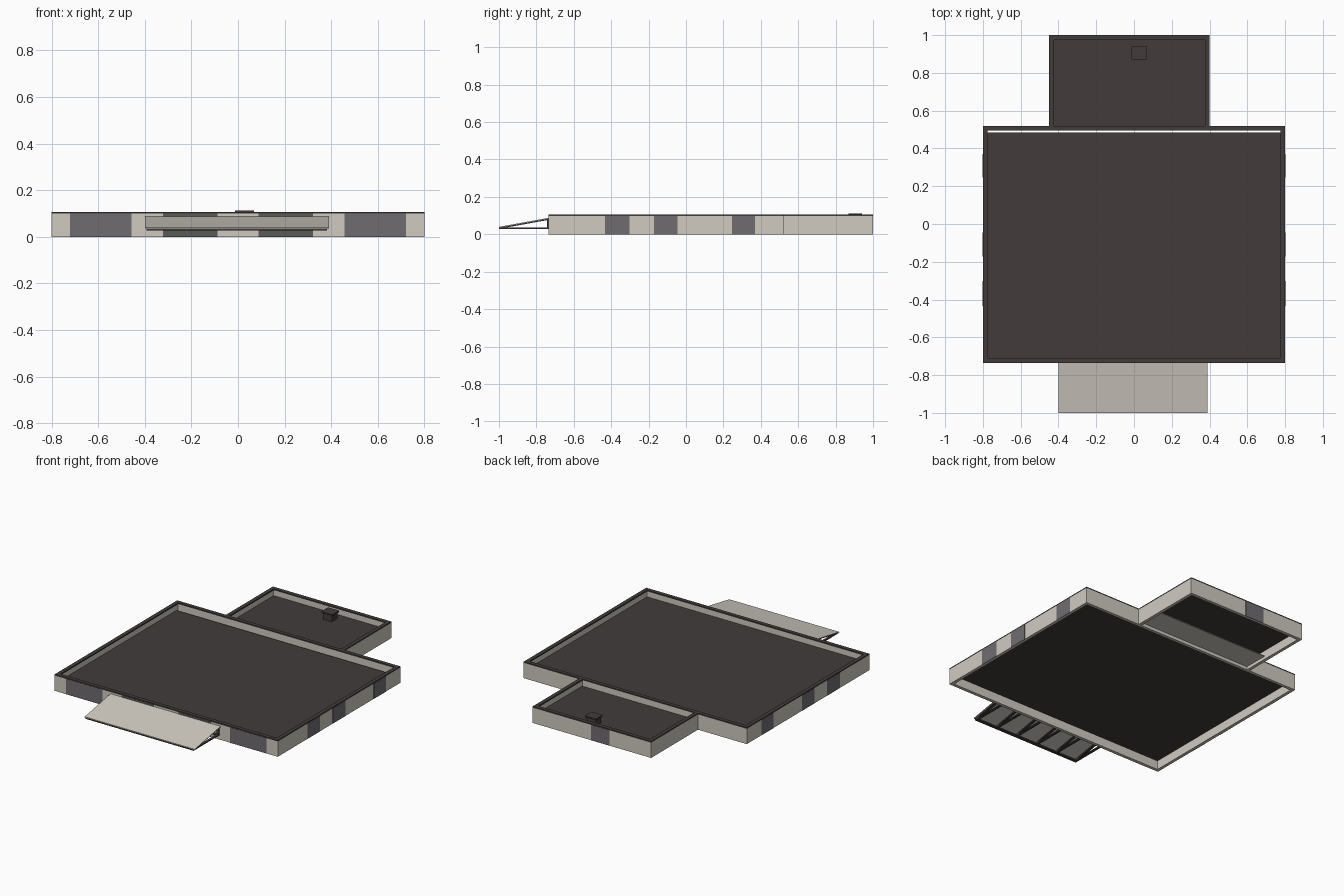
import bpy, bmesh
from mathutils import Vector

if "Cube" in bpy.data.objects:
    bpy.data.objects.remove(bpy.data.objects["Cube"])


def material(name, rgb):
    m = bpy.data.materials.new(name)
    m.diffuse_color = (*rgb, 1)
    m.use_nodes = True
    m.node_tree.nodes["Principled BSDF"].inputs["Base Color"].default_value = m.diffuse_color
    return m


STONE = material("pale stone", (0.63, 0.595, 0.535))
DARK = material("dark roofing", (0.054, 0.046, 0.044))
PANEL = material("grey panel", (0.16, 0.152, 0.165))
GLASS = material("dark glass", (0.095, 0.105, 0.095))


def finish(bm, name, mat):
    bmesh.ops.recalc_face_normals(bm, faces=bm.faces)
    me = bpy.data.meshes.new(name)
    bm.to_mesh(me)
    bm.free()
    me.materials.append(mat)
    ob = bpy.data.objects.new(name, me)
    bpy.context.collection.objects.link(ob)
    return ob


def add_box(bm, x, y, z):
    vs = bmesh.ops.create_cube(bm, size=1)["verts"]
    for v in vs:
        v.co = Vector([r[0] + (c + 0.5) * (r[1] - r[0]) for c, r in zip(v.co, (x, y, z))])


def boxes(name, mat, *ranges):
    bm = bmesh.new()
    for r in ranges:
        add_box(bm, *r)
    return finish(bm, name, mat)


def prism(name, mat, profile, x0, x1):
    """Extrude a (y, z) profile along x."""
    bm = bmesh.new()
    f = bm.faces.new([bm.verts.new((x0, y, z)) for y, z in profile])
    ext = bmesh.ops.extrude_face_region(bm, geom=[f])["geom"]
    bmesh.ops.translate(bm, vec=(x1 - x0, 0, 0),
                        verts=[v for v in ext if isinstance(v, bmesh.types.BMVert)])
    return finish(bm, name, mat)


W, FRONT, MID, BACK = 0.80, -0.735, 0.52, 1.0     # main block half width and depth lines
RL, RR = -0.45, 0.40                              # rear block sides
TOP, CAP = 0.099, 0.107


def main_ring(t, z):
    return [((-W, W), (FRONT, FRONT + t), z), ((-W, W), (MID - t, MID), z),
            ((-W, -W + t), (FRONT + t, MID - t), z), ((W - t, W), (FRONT + t, MID - t), z)]


def rear_ring(t, z):
    return [((RL, RR), (BACK - t, BACK), z), ((RL, RL + t), (MID, BACK - t), z),
            ((RR - t, RR), (MID, BACK - t), z)]


# Walls and their dark parapet caps
boxes("main_walls", STONE, *main_ring(0.02, (0, TOP)))
boxes("rear_walls", STONE, *rear_ring(0.02, (0, TOP)))
boxes("main_parapet_cap", DARK, *main_ring(0.025, (TOP, CAP)))
boxes("rear_parapet_cap", DARK, *rear_ring(0.025, (TOP, CAP)))

# Sunken roofs, the main one leaving a narrow gap at the back
boxes("main_roof", DARK, ((-W + 0.02, W - 0.02), (FRONT + 0.02, 0.485), (0.057, 0.061)))
boxes("rear_roof", DARK, ((RL + 0.02, RR - 0.02), (MID, BACK - 0.02), (0.057, 0.061)))

# Pale sill under the rear block
boxes("rear_sill", STONE, ((RL + 0.02, RR - 0.02), (MID, 0.68), (0.02, 0.024)))

# Roof vent with lid
boxes("roof_vent", DARK, ((-0.005, 0.06), (0.877, 0.933), (0.061, 0.103)),
      ((-0.012, 0.068), (0.87, 0.94), (0.103, 0.112)))

# Full-height panels as thin plates on the walls
P = 0.001
z = (0, TOP)
for i, s in enumerate((-1, 1)):
    side = "left" if s < 0 else "right"
    boxes(side + "_front_panel", PANEL,
          (sorted((s * 0.457, s * 0.72)), (FRONT - P, FRONT + P), z))
    boxes(side + "_door_glass", GLASS,
          (sorted((s * 0.087, s * 0.322)), (FRONT - P, FRONT + P), z))
    boxes(side + "_side_panels", PANEL,
          *[((s * W - P, s * W + P), y, z) for y in
            ((-0.433, -0.303), (-0.172, -0.045), (0.247, 0.37))])
boxes("back_panel", PANEL, ((-0.152, -0.018), (BACK - P, BACK + P), z))

# Awning: sloping sheet on a frame of open triangular trusses
AL, AR, TIP = -0.40, 0.39, -1.0
prism("awning_sheet", STONE,
      [(TIP, 0.036), (FRONT, 0.084), (FRONT, 0.088), (TIP, 0.040)], AL, AR)
B = 0.007
for i in range(6):
    x = AL + 0.008 + i * (AR - AL - 0.031) / 5
    x1 = x + 0.015
    prism("awning_slope_bar", DARK,
          [(TIP, 0.029), (FRONT, 0.077), (FRONT, 0.084), (TIP, 0.036)], x, x1)
    boxes("awning_truss", DARK, ((x, x1), (TIP, FRONT), (0.028, 0.028 + B)),
          ((x, x1), (FRONT - B, FRONT), (0.028, 0.082)))
boxes("awning_rails", DARK, ((AL + 0.008, AR - 0.008), (TIP, TIP + 0.02), (0.028, 0.035)),
      ((AL + 0.008, AR - 0.008), (FRONT - 0.015, FRONT), (0.028, 0.035)),
      ((AL + 0.008, AR - 0.008), (FRONT - B, FRONT), (0.076, 0.083)))
